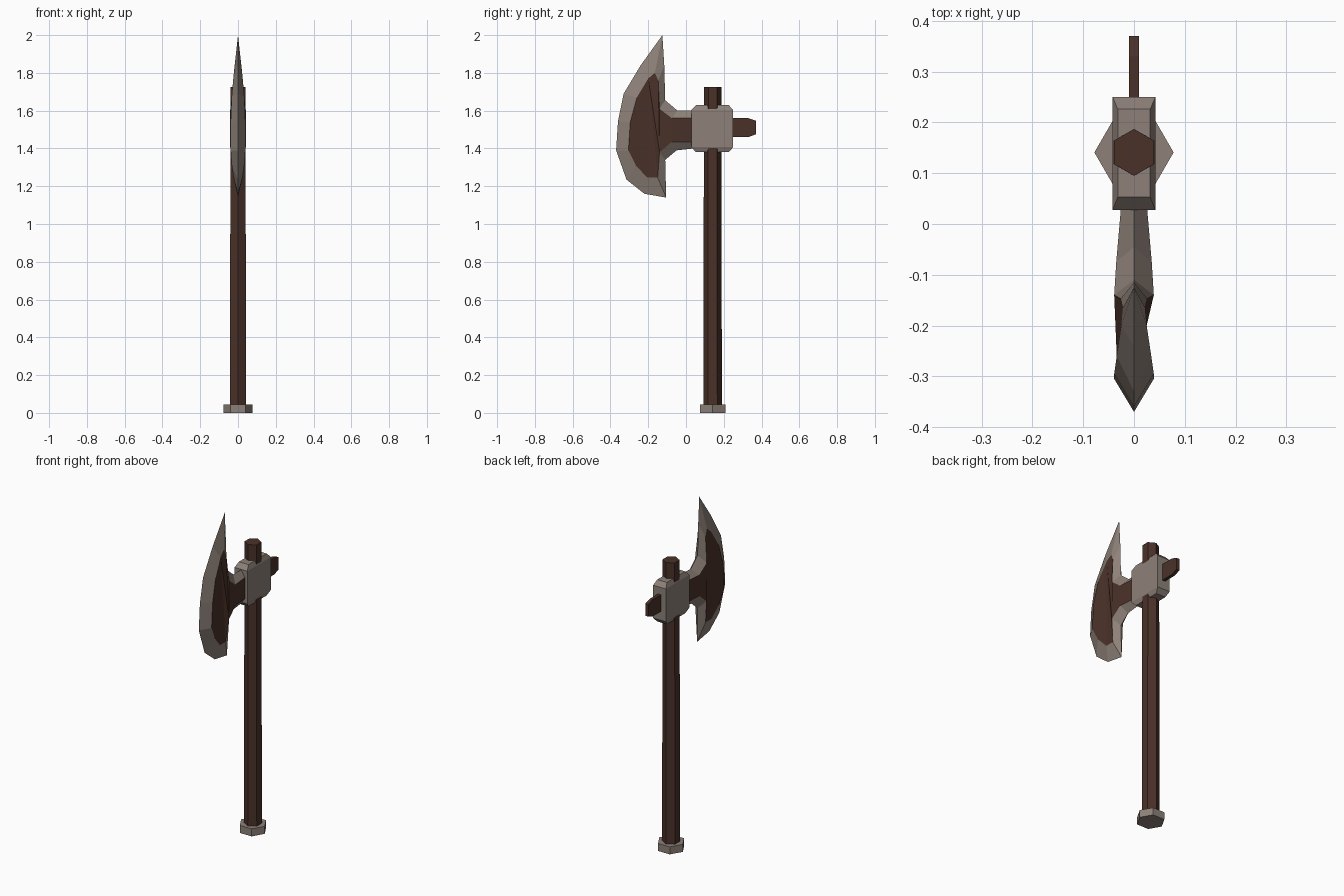
import bpy, bmesh, math

if "Cube" in bpy.data.objects:
    bpy.data.objects.remove(bpy.data.objects["Cube"])

HANDLE_Y = 0.141


def material(name, rgb):
    m = bpy.data.materials.new(name)
    m.diffuse_color = (*rgb, 1)
    m.use_nodes = True
    m.node_tree.nodes["Principled BSDF"].inputs["Base Color"].default_value = m.diffuse_color
    return m


STEEL = material("warm grey steel", (0.27, 0.22, 0.19))
WOOD = material("dark brown", (0.068, 0.031, 0.022))


def finish(name, bm, *mats):
    bmesh.ops.recalc_face_normals(bm, faces=bm.faces)
    me = bpy.data.meshes.new(name)
    bm.to_mesh(me)
    bm.free()
    for m in mats:
        me.materials.append(m)
    ob = bpy.data.objects.new(name, me)
    bpy.context.collection.objects.link(ob)
    return ob


def loft(name, rings, mat):
    """Skin a list of equal-sized point rings and cap both ends."""
    bm = bmesh.new()
    rows = [[bm.verts.new(p) for p in r] for r in rings]
    n = len(rows[0])
    for a, b in zip(rows, rows[1:]):
        for i in range(n):
            j = (i + 1) % n
            bm.faces.new((a[i], a[j], b[j], b[i]))
    bm.faces.new(rows[0])
    bm.faces.new(rows[-1])
    return finish(name, bm, mat)


def hexagon(r, z, turn):
    return [(r * math.cos(math.radians(60 * k + turn)),
             HANDLE_Y + r * math.sin(math.radians(60 * k + turn)), z) for k in range(6)]


def rect(hx, y0, y1, z):
    return [(-hx, y0, z), (hx, y0, z), (hx, y1, z), (-hx, y1, z)]


# Six-sided shaft and pommel
loft("handle", [hexagon(0.049, 0.03, 90), hexagon(0.046, 1.725, 90)], WOOD)
loft("pommel", [hexagon(0.078, 0, 0), hexagon(0.078, 0.045, 0)], STEEL)

# Chamfered collar holding the head
loft("collar", [rect(0.032, 0.053, 0.226, 1.38), rect(0.042, 0.028, 0.25, 1.407),
                rect(0.042, 0.028, 0.25, 1.603), rect(0.032, 0.053, 0.226, 1.63)], STEEL)

# Thin peg sticking out of the back, tapered at its end
loft("back_peg", [[(x, y, z) for x, z in ((-0.01, a), (0.01, a), (0.01, b), (-0.01, b))]
                  for y, a, b in ((0.23, 1.46, 1.56), (0.33, 1.46, 1.56), (0.37, 1.475, 1.547))], WOOD)

# Blade: sharp outline at x = 0 (y, z), raised panel outline (y, z), panel half thickness
PROFILE = [
    (-0.125, 2.00, -0.165, 1.80, 0.022), (-0.24, 1.84, -0.20, 1.77, 0.025),
    (-0.33, 1.69, -0.26, 1.67, 0.034), (-0.36, 1.545, -0.295, 1.54, 0.039),
    (-0.37, 1.39, -0.305, 1.39, 0.039), (-0.315, 1.235, -0.265, 1.31, 0.033),
    (-0.22, 1.16, -0.205, 1.245, 0.024), (-0.105, 1.14, -0.15, 1.245, 0.024),
    (-0.11, 1.34, -0.14, 1.38, 0.039), (-0.05, 1.39, -0.075, 1.435, 0.035),
    (0.04, 1.40, 0.04, 1.435, 0.025), (0.04, 1.60, 0.04, 1.56, 0.025),
    (-0.045, 1.60, -0.075, 1.56, 0.035), (-0.11, 1.655, -0.14, 1.61, 0.039),
    (-0.115, 1.84, -0.147, 1.76, 0.026)]
bm = bmesh.new()
edge = [bm.verts.new((0, p[0], p[1])) for p in PROFILE]
for side in (-1, 1):
    panel = [bm.verts.new((side * p[4], p[2], p[3])) for p in PROFILE]
    for i in range(len(edge)):
        j = (i + 1) % len(edge)
        bm.faces.new((edge[i], edge[j], panel[j], panel[i]))
    face = bm.faces.new(panel)
    face.material_index = 1
bmesh.ops.triangulate(bm, faces=[f for f in bm.faces if len(f.verts) > 4])
finish("blade", bm, STEEL, WOOD)
